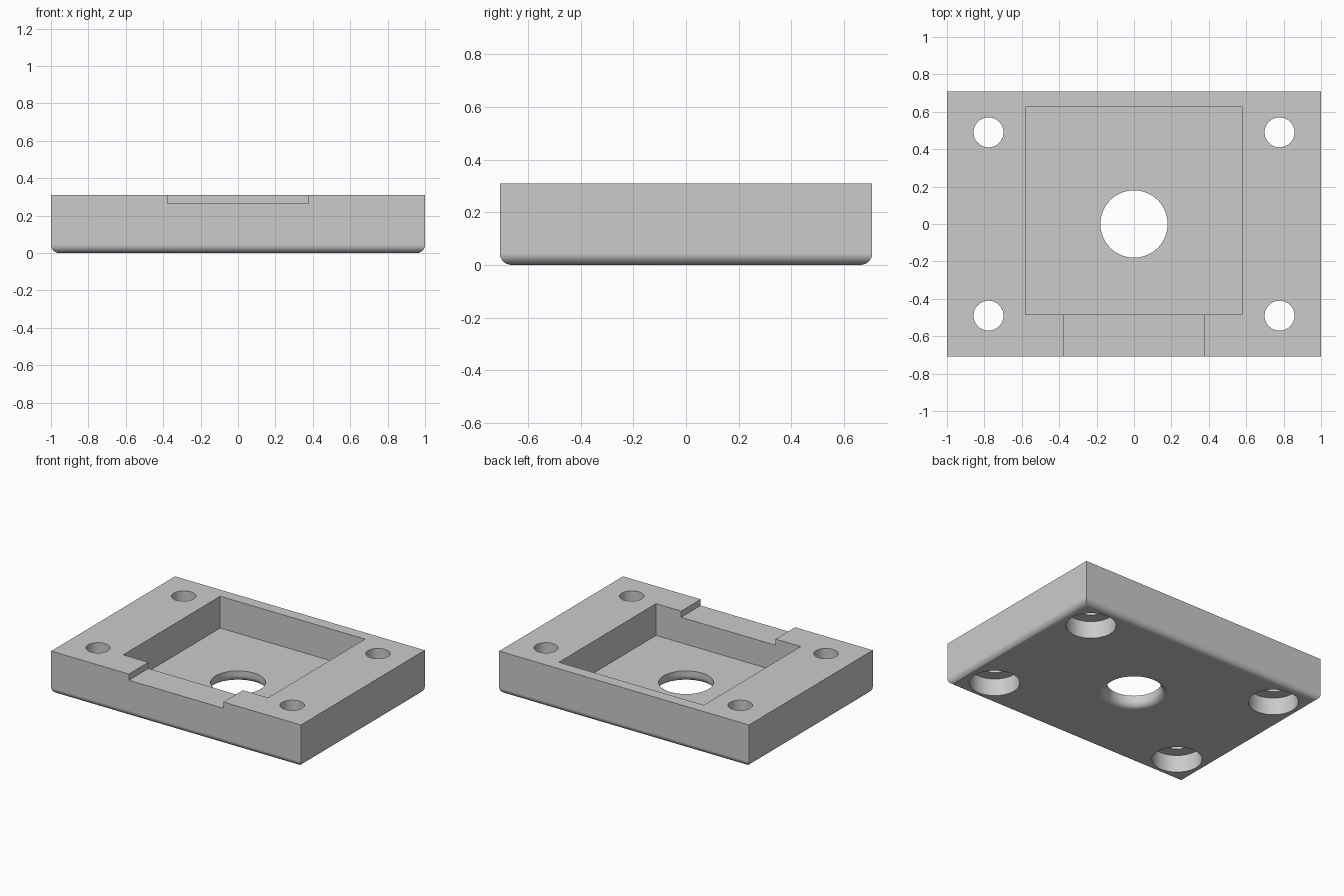
import bpy, bmesh, math
from mathutils import Matrix, Vector

if "Cube" in bpy.data.objects:
    bpy.data.objects.remove(bpy.data.objects["Cube"], do_unlink=True)

HALF_X, HALF_Y, HEIGHT = 1.0, 0.708, 0.31
FLOOR, NOTCH, FILLET = 0.08, 0.265, 0.045
OVER = 0.1  # overshoot of cutters past the surface

grey = bpy.data.materials.new("light grey")
grey.use_nodes = True
grey.diffuse_color = (0.6, 0.6, 0.6, 1)
grey.node_tree.nodes["Principled BSDF"].inputs["Base Color"].default_value = grey.diffuse_color


def finish(name, bm):
    bmesh.ops.recalc_face_normals(bm, faces=bm.faces)
    mesh = bpy.data.meshes.new(name)
    bm.to_mesh(mesh)
    bm.free()
    mesh.materials.append(grey)
    obj = bpy.data.objects.new(name, mesh)
    bpy.context.collection.objects.link(obj)
    return obj


def box(bm, low, high):
    low, high = Vector(low), Vector(high)
    matrix = Matrix.Translation((low + high) / 2) @ Matrix.Diagonal((*(high - low), 1))
    bmesh.ops.create_cube(bm, size=1, matrix=matrix)


def lathe(bm, profile, x=0, y=0, steps=64):
    """Closed solid turned round z from (radius, z) points, bottom to top."""
    rings = [[bm.verts.new((x + r * math.cos(math.tau * i / steps),
                            y + r * math.sin(math.tau * i / steps), z))
              for i in range(steps)] for r, z in profile]
    for a, b in zip(rings, rings[1:]):
        for i in range(steps):
            j = (i + 1) % steps
            bm.faces.new((a[i], a[j], b[j], b[i]))
    bm.faces.new(rings[0])
    bm.faces.new(rings[-1])


# Plate with rounded bottom edges
bm = bmesh.new()
box(bm, (-HALF_X, -HALF_Y, 0), (HALF_X, HALF_Y, HEIGHT))
bottom = [e for e in bm.edges if all(v.co.z < 0.01 for v in e.verts)]
bmesh.ops.bevel(bm, geom=bottom, offset=FILLET, segments=8, profile=0.5, affect='EDGES')
plate = finish("mounting_plate", bm)

# Rectangular pocket
bm = bmesh.new()
box(bm, (-0.58, -0.485, FLOOR), (0.58, 0.625, HEIGHT + OVER))
cutters = [finish("pocket_cutter", bm)]

# Shallow notch through the front wall
bm = bmesh.new()
box(bm, (-0.378, -HALF_Y - OVER, NOTCH), (0.378, -0.4, HEIGHT + OVER))
cutters.append(finish("notch_cutter", bm))

# Centre hole with a rounded lower rim
bm = bmesh.new()
radius = 0.18
rim = [(radius + FILLET * (1 - math.sin(t)), FILLET * (1 - math.cos(t)))
       for t in (math.pi / 2 * i / 8 for i in range(9))]
lathe(bm, [(radius + FILLET, -OVER)] + rim + [(radius, HEIGHT + OVER)])
cutters.append(finish("centre_hole_cutter", bm))

# Corner bolt holes, counterbored from below
bm = bmesh.new()
for sx in (-1, 1):
    for sy in (-1, 1):
        lathe(bm, [(0.164, -OVER), (0.164, 0.125), (0.08, 0.125), (0.08, HEIGHT + OVER)],
              sx * 0.778, sy * 0.49, 48)
cutters.append(finish("bolt_hole_cutter", bm))

# Cut, then bake the result
for cutter in cutters:
    cutter.hide_render = True
    cutter.hide_set(True)
    cut = plate.modifiers.new(cutter.name, 'BOOLEAN')
    cut.operation = 'DIFFERENCE'
    cut.solver = 'EXACT'
    cut.object = cutter
bpy.context.view_layer.update()
graph = bpy.context.evaluated_depsgraph_get()
result = bpy.data.meshes.new_from_object(plate.evaluated_get(graph))
plate.modifiers.clear()
plate.data = result
for cutter in cutters:
    bpy.data.objects.remove(cutter, do_unlink=True)

# Smooth the rounded walls and keep the flats flat
for obj in bpy.context.selected_objects:
    obj.select_set(False)
plate.select_set(True)
bpy.context.view_layer.objects.active = plate
bpy.ops.object.shade_smooth_by_angle(angle=math.radians(30))
weighted = plate.modifiers.new("flat_normals", 'WEIGHTED_NORMAL')
weighted.keep_sharp = True
